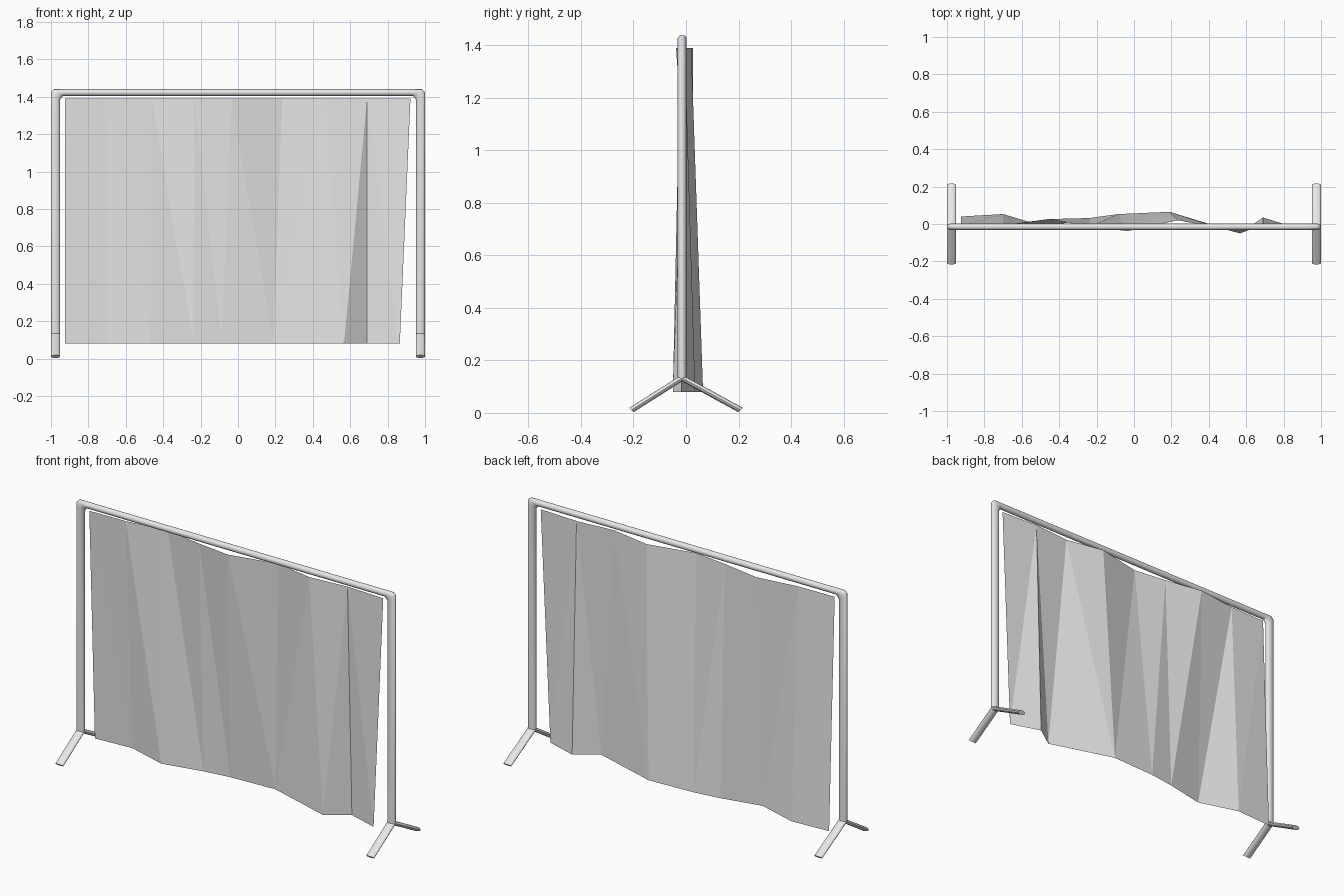
import bpy, bmesh, math
from mathutils import Vector

cube = bpy.data.objects.get("Cube")
if cube:
    bpy.data.objects.remove(cube, do_unlink=True)


def material(name, value):
    mat = bpy.data.materials.new(name)
    mat.use_nodes = True
    color = (value, value, value, 1)
    mat.diffuse_color = color
    mat.node_tree.nodes["Principled BSDF"].inputs["Base Color"].default_value = color
    return mat


def finish(name, bm, mat):
    mesh = bpy.data.meshes.new(name)
    bm.to_mesh(mesh)
    bm.free()
    mesh.materials.append(mat)
    obj = bpy.data.objects.new(name, mesh)
    bpy.context.collection.objects.link(obj)
    return obj


def tube(name, rings, mat, sides=16):
    """Sweep an oval; each ring is (centre, first half axis, second half axis)."""
    bm = bmesh.new()
    loops = []
    for centre, a, b in rings:
        c, a, b = Vector(centre), Vector(a), Vector(b)
        angles = [math.tau * i / sides for i in range(sides)]
        loops.append([bm.verts.new(c + a * math.cos(t) + b * math.sin(t)) for t in angles])
    for low, high in zip(loops, loops[1:]):
        for i in range(sides):
            j = (i + 1) % sides
            bm.faces.new((low[i], low[j], high[j], high[i]))
    bm.faces.new(loops[0])
    bm.faces.new(loops[-1])
    bmesh.ops.recalc_face_normals(bm, faces=bm.faces)
    obj = finish(name, bm, mat)
    bpy.ops.object.select_all(action='DESELECT')
    obj.select_set(True)
    bpy.context.view_layer.objects.active = obj
    bpy.ops.object.shade_smooth_by_angle(angle=math.radians(40))
    return obj


metal = material("light_grey_metal", 0.8)
cloth = material("light_grey_cloth", 0.8)

POST_X, FRAME_Y = 0.9755, -0.015

# Posts and top bar as one bent tube
half = [  # x, z, half axis x, half axis z
    (-POST_X, 0.133, -0.0245, 0),
    (-POST_X, 1.405, -0.0245, 0.02),
    (-0.96, 1.4225, -0.025, 0.0175),
    (-0.92, 1.4225, 0, 0.0175),
]
path = half + [(-x, z, -ax, az) for x, z, ax, az in reversed(half)]
tube("frame", [((x, FRAME_Y, z), (ax, 0, az), (0, 0.0175, 0)) for x, z, ax, az in path], metal)

# Splayed feet, one inverted V under each post
for side, label in ((-1, "right"), (1, "left")):
    x = side * POST_X
    wide = (0.0245, 0, 0)
    tube(label + "_foot", [
        ((x, -0.208, 0.011), wide, (0, -0.009, 0.008)),
        ((x, FRAME_Y, 0.133), wide, (0, 0, 0.013)),
        ((x, 0.208, 0.011), wide, (0, 0.009, 0.008)),
    ], metal)

# Hanging sheet, folded between a top and a bottom zigzag
top = [(-0.926, -0.01), (-0.70, -0.006), (-0.46, 0.026), (-0.235, -0.013), (-0.036, -0.038),
       (0.235, 0.02), (0.462, -0.022), (0.69, -0.004), (0.922, -0.015)]
bottom = [(-0.926, 0.04), (-0.70, 0.053), (-0.47, -0.016), (-0.238, 0.032), (-0.085, 0.053),
          (0.19, 0.065), (0.567, -0.05), (0.69, 0.035), (0.865, -0.02)]
bm = bmesh.new()
t = [bm.verts.new((x, y, 1.39)) for x, y in top]
b = [bm.verts.new((x, y, 0.08)) for x, y in bottom]
for i in range(len(t) - 1):
    if i in (5, 6):  # creases leaning the other way
        bm.faces.new((b[i], b[i + 1], t[i + 1]))
        bm.faces.new((b[i], t[i + 1], t[i]))
    else:
        bm.faces.new((b[i], b[i + 1], t[i]))
        bm.faces.new((b[i + 1], t[i + 1], t[i]))
finish("hanging_sheet", bm, cloth)
